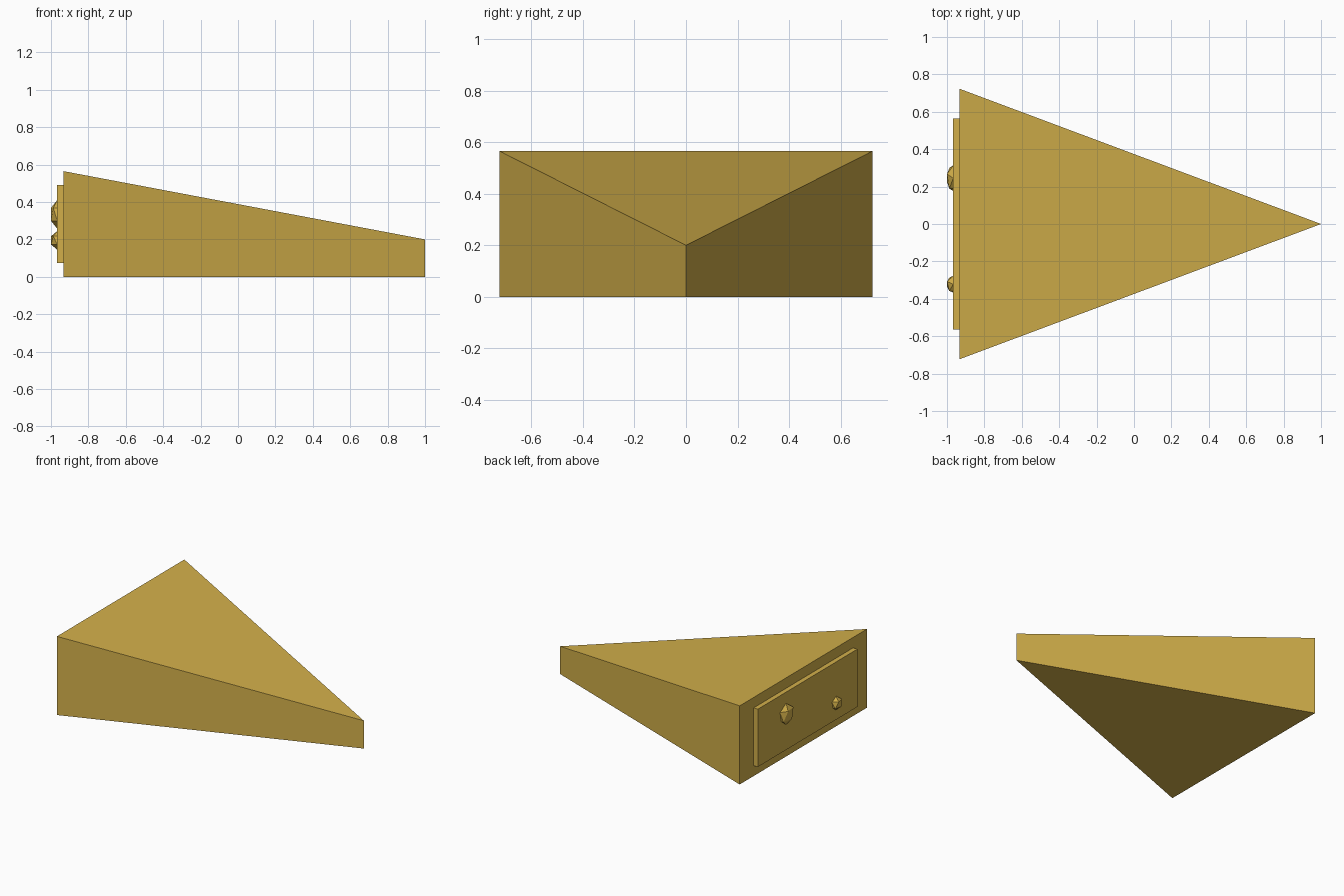
import bpy
import bmesh
from mathutils import Matrix, Vector

if "Cube" in bpy.data.objects:
    bpy.data.objects.remove(bpy.data.objects["Cube"], do_unlink=True)

# One golden colour for everything
gold = bpy.data.materials.new("golden_yellow")
gold.use_nodes = True
colour = (0.645, 0.429, 0.068, 1.0)
gold.diffuse_color = colour
gold.node_tree.nodes["Principled BSDF"].inputs["Base Color"].default_value = colour


def make_object(name, bm):
    bmesh.ops.recalc_face_normals(bm, faces=bm.faces)
    mesh = bpy.data.meshes.new(name)
    bm.to_mesh(mesh)
    bm.free()
    mesh.materials.append(gold)
    obj = bpy.data.objects.new(name, mesh)
    bpy.context.collection.objects.link(obj)
    return obj


BACK, TIP = -0.933, 1.0

# Wedge: triangular prism whose top slopes down to the tip
bm = bmesh.new()
outline = [(BACK, -0.723, 0), (TIP, 0, 0), (BACK, 0.723, 0)]
base = bm.faces.new([bm.verts.new(p) for p in outline])
top = bmesh.ops.extrude_face_region(bm, geom=[base])["geom"]
for v in top:
    if isinstance(v, bmesh.types.BMVert):
        v.co.z = 0.565 if v.co.x < 0 else 0.2
make_object("wedge_body", bm)

# Raised panel on the broad end
bm = bmesh.new()
bmesh.ops.create_cube(bm, size=1)
bmesh.ops.scale(bm, vec=(0.034, 1.13, 0.415), verts=bm.verts)
bmesh.ops.translate(bm, vec=(-0.95, 0, 0.2825), verts=bm.verts)
make_object("end_panel", bm)


# Faceted, flattened knobs on the panel
def knob(name, y, z, radius):
    bm = bmesh.new()
    bmesh.ops.create_icosphere(bm, subdivisions=1, radius=radius)
    bmesh.ops.rotate(bm, cent=Vector(), verts=bm.verts,
                     matrix=Matrix.Rotation(0.3, 3, "Z"))
    reach = -min(v.co.x for v in bm.verts)
    bmesh.ops.scale(bm, vec=(0.034 / reach, 1, 1), verts=bm.verts)
    bmesh.ops.translate(bm, vec=(-0.966, y, z), verts=bm.verts)
    make_object(name, bm)


knob("large_knob", 0.245, 0.334, 0.077)
knob("small_knob", -0.322, 0.195, 0.05)
